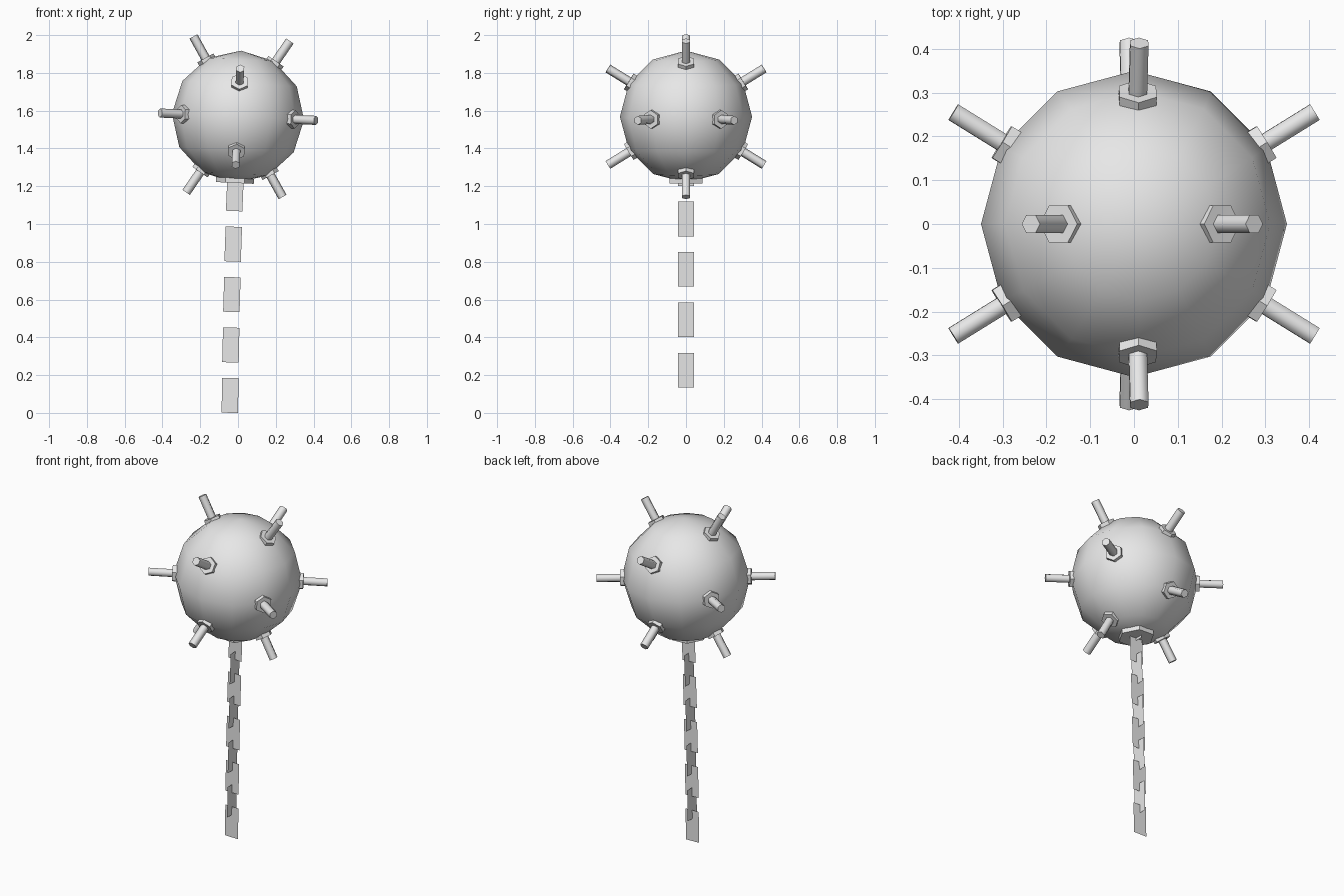
import bpy, math
from mathutils import Vector, Matrix

if "Cube" in bpy.data.objects:
    bpy.data.objects.remove(bpy.data.objects["Cube"])

TILT = math.radians(2.7)
BODY = Matrix.Translation((0, 0, 1.568)) @ Matrix.Rotation(TILT, 4, 'Y')

steel = bpy.data.materials.new("grey steel")
steel.diffuse_color = (0.8, 0.8, 0.8, 1)
steel.use_nodes = True
steel.node_tree.nodes["Principled BSDF"].inputs["Base Color"].default_value = steel.diffuse_color


def finish(name, matrix, smooth=30):
    ob = bpy.context.object
    ob.name = name
    ob.matrix_world = matrix
    ob.data.materials.append(steel)
    if smooth:
        bpy.ops.object.shade_smooth_by_angle(angle=math.radians(smooth))
    return ob


def hex_rod(name, direction, start, end, radius, smooth=30, spin=0):
    """Six-sided rod along a direction from the body centre."""
    d = Vector(direction).normalized()
    bpy.ops.mesh.primitive_cylinder_add(vertices=6, radius=radius, depth=end - start)
    turn = d.to_track_quat('Z', 'Y').to_matrix().to_4x4()
    place = Matrix.Translation(d * (start + end) / 2) @ turn @ Matrix.Rotation(spin, 4, 'Z')
    return finish(name, BODY @ place, smooth)


# Round body
bpy.ops.mesh.primitive_uv_sphere_add(segments=12, ring_count=6, radius=0.35)
finish("body", BODY, 60)

# Twelve evenly spread detonator horns, each with a hexagonal flange
G = (1 + math.sqrt(5)) / 2
n = 0
for a in (-1, 1):
    for b in (-G, G):
        for d in ((a, 0, b), (b, a, 0), (0, b, a)):
            n += 1
            hex_rod(f"horn_flange_{n}", d, 0.325, 0.356, 0.049)
            hex_rod(f"horn_{n}", d, 0.33, 0.486, 0.024, 65)

# Chain mounting plate under the body
hex_rod("chain_plate", (0, 0, -1), 0.325, 0.351, 0.1, spin=math.radians(30))


# Chain of flat links, alternating a quarter turn
def chain_x(z):
    return -0.043 + 0.010 * z + 0.011 * z * z


for i in range(10):
    z = 0.0925 + 0.1335 * i
    bpy.ops.mesh.primitive_plane_add(size=1)
    bpy.context.object.data.transform(
        Matrix.Rotation(math.radians(90 * (i % 2)), 4, 'Z')
        @ Matrix.Rotation(math.radians(90), 4, 'X')
        @ Matrix.Diagonal((0.087, 0.184, 1, 1)))
    slope = math.atan(0.010 + 0.022 * z) + 0.006
    finish(f"chain_link_{i + 1}",
           Matrix.Translation((chain_x(z), 0, z)) @ Matrix.Rotation(slope, 4, 'Y'), 0)
